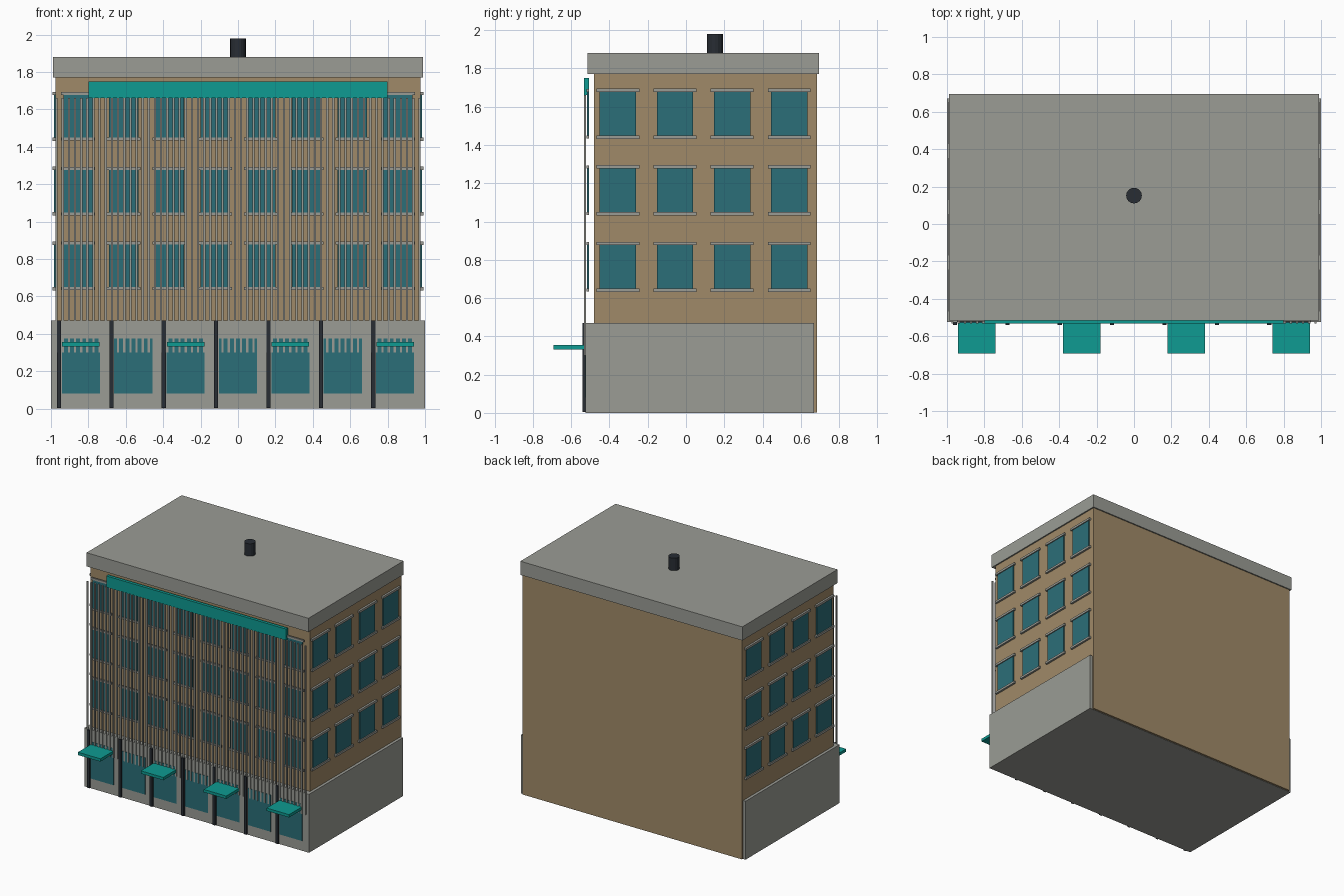
import bpy, bmesh, math
from mathutils import Matrix

if "Cube" in bpy.data.objects:
    bpy.data.objects.remove(bpy.data.objects["Cube"])


def material(name, rgb):
    m = bpy.data.materials.new(name)
    m.diffuse_color = (*rgb, 1)
    m.use_nodes = True
    m.node_tree.nodes["Principled BSDF"].inputs["Base Color"].default_value = m.diffuse_color
    return m


TAN = material("tan_wall", (0.352, 0.255, 0.138))
GREY = material("concrete_grey", (0.325, 0.332, 0.30))
TEAL = material("bright_teal", (0.0044, 0.328, 0.287))
GLASS = material("window_teal", (0.024, 0.156, 0.188))
DARK = material("dark_metal", (0.021, 0.026, 0.034))


def boxes(name, mat, ranges):
    """One object from boxes given as (x0, x1, y0, y1, z0, z1)."""
    bm = bmesh.new()
    for x0, x1, y0, y1, z0, z1 in ranges:
        mtx = (Matrix.Translation(((x0 + x1) / 2, (y0 + y1) / 2, (z0 + z1) / 2))
               @ Matrix.Diagonal((x1 - x0, y1 - y0, z1 - z0, 1)))
        bmesh.ops.create_cube(bm, size=1, matrix=mtx)
    me = bpy.data.meshes.new(name)
    bm.to_mesh(me)
    bm.free()
    me.materials.append(mat)
    ob = bpy.data.objects.new(name, me)
    bpy.context.collection.objects.link(ob)
    return ob


# Main masses
boxes("main_body", TAN, [(-0.977, 0.977, -0.48, 0.685, 0.002, 1.878)])
boxes("ground_floor", GREY, [(-1, 1, -0.525, 0.67, 0, 0.47)])
boxes("roof_cornice", GREY, [(-0.988, 0.988, -0.515, 0.695, 1.77, 1.88)])

# Upper windows: panes with a lintel and a sill each
rows = [0.763, 1.163, 1.563]
front_x = [(i - 3.5) * 0.2445 for i in range(8)]
side_y = [-0.356 + i * 0.2985 for i in range(4)]
H = 0.122

boxes("front_windows", GLASS,
      [(x - 0.078, x + 0.078, -0.516, -0.508, z - H, z + H) for x in front_x for z in rows])
boxes("front_window_trim", GREY,
      [(x - 0.091, x + 0.091, -0.521, -0.508, z + s * H - 0.008, z + s * H + 0.008)
       for x in front_x for z in rows for s in (-1, 1)])
for side, sx in (("left", -1), ("right", 1)):
    def xr(a, b):
        return (min(sx * a, sx * b), max(sx * a, sx * b))
    boxes(side + "_windows", GLASS,
          [(*xr(0.977, 0.985), y - 0.095, y + 0.095, z - H, z + H)
           for y in side_y for z in rows])
    boxes(side + "_window_trim", GREY,
          [(*xr(0.977, 0.993), y - 0.112, y + 0.112, z + s * H - 0.009, z + s * H + 0.009)
           for y in side_y for z in rows for s in (-1, 1)])

# Screen of vertical slats in front of the facade
N = 60
boxes("facade_slats", GREY,
      [(x - 0.006, x + 0.006, -0.533, -0.522, 0.30, 1.66)
       for x in (-0.97 + 1.94 * i / (N - 1) for i in range(N))])

# Plain fascia band above the slats
boxes("fascia_band", TEAL, [(-0.8, 0.8, -0.533, -0.508, 1.66, 1.75)])

# Shop windows, pilasters and canopies
bays = [(i - 3) * 0.28 for i in range(7)]
boxes("shop_windows", GLASS, [(x - 0.102, x + 0.102, -0.529, -0.524, 0.08, 0.375) for x in bays])
boxes("pilasters", DARK, [(x - 0.128, x - 0.106, -0.54, -0.52, 0.004, 0.47) for x in bays])
boxes("canopies", TEAL, [(x - 0.1, x + 0.1, -0.693, -0.527, 0.332, 0.355) for x in bays[::2]])

# Roof vent
bpy.ops.mesh.primitive_cylinder_add(vertices=16, radius=0.042, depth=0.105,
                                    location=(0, 0.152, 1.9275))
vent = bpy.context.object
vent.name = "roof_vent"
vent.data.materials.append(DARK)
